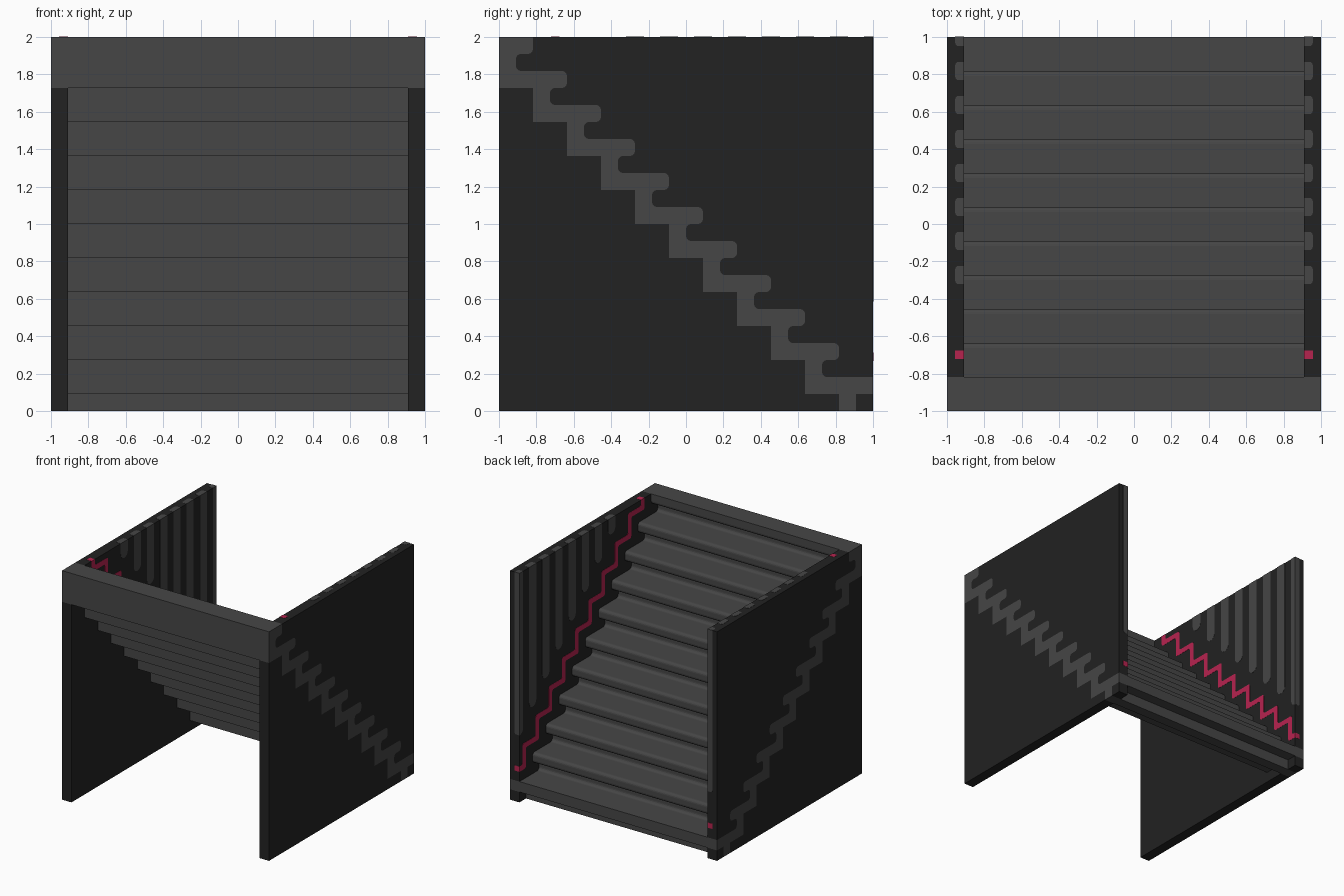
import bpy, bmesh, math
from mathutils import Vector

if "Cube" in bpy.data.objects:
    bpy.data.objects.remove(bpy.data.objects["Cube"])

U = 1 / 11            # grid unit of the model
STEPS = 11
INNER = 10 * U        # inner wall surface
DEPTH = 0.047         # how deep inlays sit in the walls
LIFT = 0.0015         # inlays stand just proud of the wall


def material(name, rgb):
    m = bpy.data.materials.new(name)
    m.diffuse_color = (*rgb, 1)
    m.use_nodes = True
    m.node_tree.nodes["Principled BSDF"].inputs["Base Color"].default_value = m.diffuse_color
    return m


STAIR = material("stair grey", (0.061, 0.061, 0.061))
WALL = material("wall charcoal", (0.016, 0.016, 0.016))
RED = material("light strip red", (0.47, 0.017, 0.078))


def fillet(points, seg=4):
    """Round the corners of a closed outline of (y, z, radius) points."""
    out = []
    n = len(points)
    for i, (y, z, r) in enumerate(points):
        p = Vector((y, z))
        if r <= 0:
            out.append(p)
            continue
        d1 = (Vector(points[i - 1][:2]) - p).normalized()
        d2 = (Vector(points[(i + 1) % n][:2]) - p).normalized()
        c = p + r * (d1 + d2)
        for s in range(seg + 1):
            t = math.pi / 2 * s / seg
            out.append(c - r * d2 * math.cos(t) - r * d1 * math.sin(t))
    return out


def extrude(name, outline, x0, x1, mat, bevel=None):
    """Extrude a y-z outline from x0 to x1; bevel picks edges on the x1 end."""
    bm = bmesh.new()
    face = bm.faces.new([bm.verts.new((x0, p[0], p[1])) for p in outline])
    res = bmesh.ops.extrude_face_region(bm, geom=[face], use_keep_orig=True)
    for v in res["geom"]:
        if isinstance(v, bmesh.types.BMVert):
            v.co.x = x1
    bmesh.ops.recalc_face_normals(bm, faces=bm.faces[:])
    if bevel:
        edges = [e for e in bm.edges
                 if all(abs(v.co.x - x1) < 1e-5 for v in e.verts) and bevel(e)]
        bmesh.ops.bevel(bm, geom=edges, offset=0.018, segments=3,
                        profile=0.5, affect='EDGES')
    me = bpy.data.meshes.new(name)
    bm.to_mesh(me)
    bm.free()
    me.materials.append(mat)
    ob = bpy.data.objects.new(name, me)
    bpy.context.collection.objects.link(ob)
    return ob


# Stair outline: treads with rounded nosings above, plain steps below
R = 0.027
tops, under = [], []
for k in range(STEPS):
    nose, top = (-9 + 2 * k) * U, (22 - 2 * k) * U
    last = k == STEPS - 1
    tops.append((nose, top, 0 if k == 0 or last else R))
    if not last:
        tops += [(nose, top - U, R), (nose - U, top - U, R), (nose - U, top - 2 * U, R)]
        under += [(nose - 2 * U, top - 3 * U, 0), (nose, top - 3 * U, 0)]
under.append((9 * U, 0, 0))

stair = [(-1, 2, 0)] + tops + [(1, U, 0), (10 * U, U, 0), (10 * U, 0, 0)] + under[::-1]
extrude("staircase", fillet(stair), -1, 1, STAIR)

# Red strip outline: stepped band parallel to the stairs
H = 0.023
path = [(-0.70, 2.0)]
for k in range(10):
    y, z = -0.70 + 2 * U * k, 0.29 + 2 * U * (9 - k)
    path += [(y, z), (min(y + 2 * U, 1), z)]
END, TOP = 1 + LIFT, 2 + LIFT


def band_side(s):
    pts = [(y + s * H, z + s * H, 0.018) for y, z in path]
    pts[0] = (pts[0][0], TOP, 0)
    pts[-1] = (END, pts[-1][1], 0)
    return pts


strip = fillet(band_side(1) + band_side(-1)[::-1], 3)


def bar_outline(i):
    """Vertical bar with a round lower end, cut off at the back of the wall."""
    yc, zb, w = 1 - 2 * U * i, 0.585 + 2 * U * i, 0.049
    pts = [(yc - w, TOP)]
    for s in range(9):
        a = math.pi + math.pi * s / 8
        y = yc + w * math.cos(a)
        if y <= 1.0001:
            pts.append((y, zb + w + w * math.sin(a)))
    if i == 0:
        pts[-1] = (END, pts[-1][1])
        return pts + [(END, TOP)]
    return pts + [(yc + w, TOP)]


def buried(e):
    """Edges of a bar's buried face, leaving the flush top and back ends."""
    a, b = (v.co for v in e.verts)
    at_top = min(a.z, b.z) > TOP - 1e-4
    at_back = min(a.y, b.y) > END - 1e-4
    return not (at_top or at_back)


# Both side walls with their inlays
for side, s in (("left", -1), ("right", 1)):
    a, b = s * INNER, s
    extrude(side + "_wall_upper", fillet(tops + [(1, 2, 0)]), a, b, WALL)
    extrude(side + "_wall_lower", fillet(under + [(-1, 0, 0)]), a, b, WALL)
    extrude(side + "_wall_foot",
            [(10 * U, 0), (1, 0), (1, U), (10 * U, U)], a, b, WALL)
    face, back = s * (INNER - LIFT), s * (INNER + DEPTH)
    extrude(side + "_light_strip", strip, face, back, RED)
    for i in range(8):
        extrude(f"{side}_wall_bar_{i + 1}", bar_outline(i), face, back, STAIR, buried)
